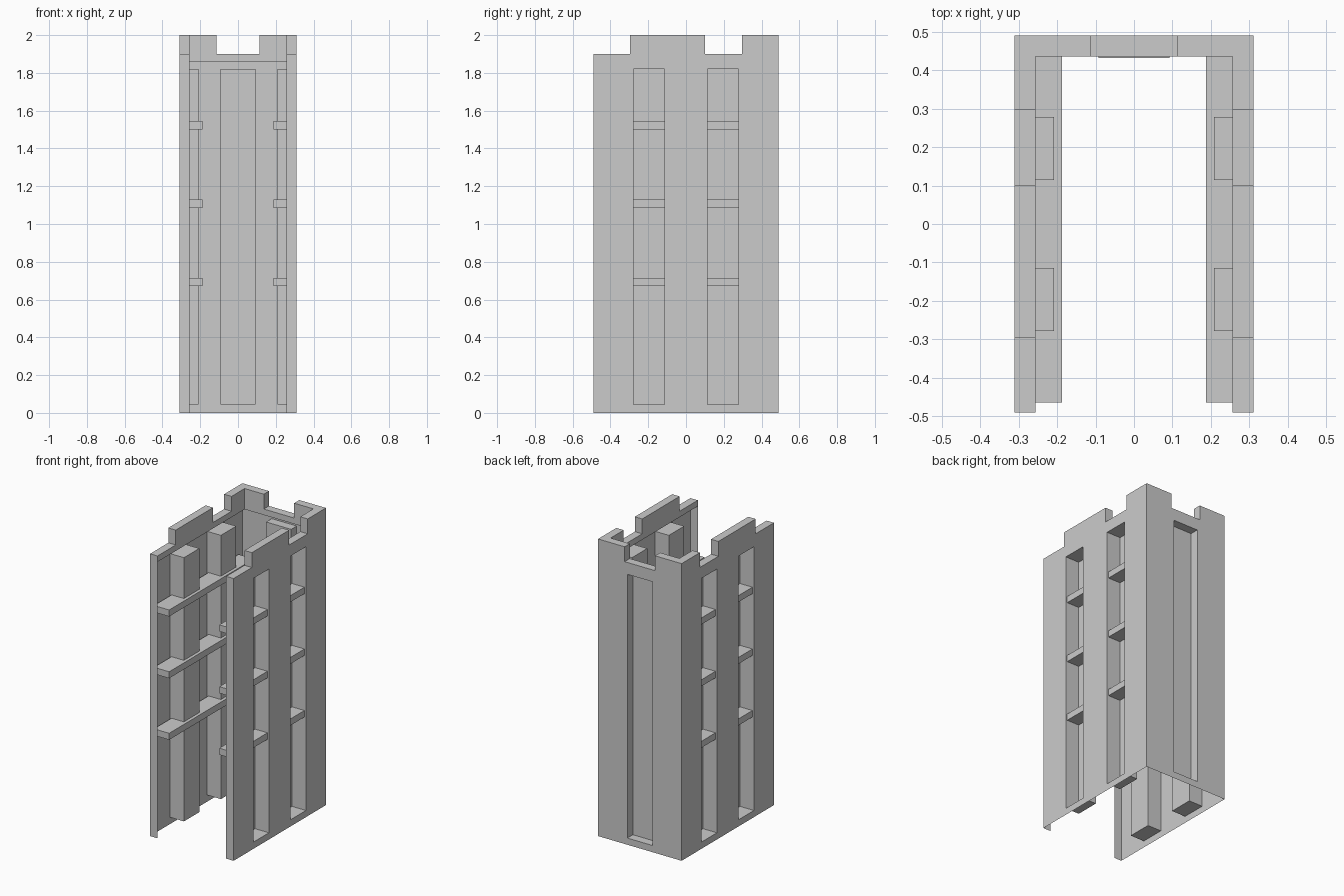
import bpy, bmesh

if "Cube" in bpy.data.objects:
    bpy.data.objects.remove(bpy.data.objects["Cube"])

X, Y, T = 0.311, 0.491, 0.055      # half width, half depth, rim thickness
LOW, HIGH, SKIRT = 1.9, 2.0, 1.86  # parapet notch, parapet top, inner rim bottom
Z0, Z1 = 0.045, 1.82               # window slot bottom and top


def finish(bm, name):
    bmesh.ops.remove_doubles(bm, verts=bm.verts, dist=0.0005)
    bmesh.ops.recalc_face_normals(bm, faces=bm.faces)
    me = bpy.data.meshes.new(name)
    bm.to_mesh(me)
    bm.free()
    ob = bpy.data.objects.new(name, me)
    bpy.context.collection.objects.link(ob)
    return ob


def quad(bm, pts):
    bm.faces.new([bm.verts.new(p) for p in pts])


def grid(bm, P, d, us, zs, keep):
    # sheet at depth d made of the cells that pass keep(u, z)
    for a, b in zip(us, us[1:]):
        for c, e in zip(zs, zs[1:]):
            if keep((a + b) / 2, (c + e) / 2):
                quad(bm, [P(a, d, c), P(b, d, c), P(b, d, e), P(a, d, e)])


def wall(name, P, crest, slots, depth, inner, cap, front_lip):
    """Thin wall sheet with a hollow battlement rim and pushed-in slots."""
    bm = bmesh.new()
    top = lambda u: next(t for a, b, t in crest if a <= u <= b)
    in_slot = lambda u, z: Z0 < z < Z1 and any(a < u < b for a, b in slots)
    us = sorted({v for a, b, _ in crest for v in (a, b)}
                | {v for s in slots for v in s})
    # outer skin
    grid(bm, P, 0, us, [0, Z0, Z1, SKIRT, LOW, HIGH],
         lambda u, z: z < top(u) and not in_slot(u, z))
    # inner rim skin
    iu = [inner[0]] + [u for u in us if inner[0] < u < inner[1]] + [inner[1]]
    grid(bm, P, T, iu, [SKIRT, LOW, HIGH], lambda u, z: z < top(u))
    # battlement tops and steps
    for a, b, t in crest:
        a, b = max(a, cap[0]), min(b, cap[1])
        quad(bm, [P(a, 0, t), P(b, 0, t), P(b, T, t), P(a, T, t)])
    for a, _, _ in crest[1:]:
        quad(bm, [P(a, 0, LOW), P(a, T, LOW), P(a, T, HIGH), P(a, 0, HIGH)])
    # recessed slots, which stand out as pillars inside
    for a, b in slots:
        quad(bm, [P(a, depth, Z0), P(b, depth, Z0), P(b, depth, Z1), P(a, depth, Z1)])
        for u in (a, b):
            quad(bm, [P(u, 0, Z0), P(u, depth, Z0), P(u, depth, Z1), P(u, 0, Z1)])
        for z in (Z0, Z1):
            quad(bm, [P(a, 0, z), P(b, 0, z), P(b, depth, z), P(a, depth, z)])
    # lip on the open front edge
    if front_lip:
        quad(bm, [P(-Y, 0, 0), P(-Y, T, 0), P(-Y, T, LOW), P(-Y, 0, LOW)])
    finish(bm, name)


def box(name, lo, hi):
    bm = bmesh.new()
    bmesh.ops.create_cube(bm, size=1)
    for v in bm.verts:
        v.co = [(l + h) / 2 + c * (h - l) for l, h, c in zip(lo, hi, v.co)]
    finish(bm, name)


# back wall
wall("back_wall", lambda u, d, z: (u, Y - d, z),
     [(-X, -0.113, HIGH), (-0.113, 0.113, LOW), (0.113, X, HIGH)],
     [(-0.093, 0.093)], 0.059, (-X + T, X - T), (-X + T, X - T), False)

# side walls and their ledges
for side, s in (("left", -1), ("right", 1)):
    wall(side + "_wall", lambda u, d, z: (s * (X - d), u, z),
         [(-Y, -0.297, LOW), (-0.297, 0.1, HIGH), (0.1, 0.297, LOW), (0.297, Y, HIGH)],
         [(-0.278, -0.115), (0.115, 0.278)], 0.103, (-Y, Y - T), (-Y, Y), True)
    for i, z in enumerate((0.693, 1.107, 1.523)):
        x0, x1 = sorted((s * 0.187, s * 0.3))
        box(f"{side}_ledge_{i + 1}", (x0, -0.465, z - 0.022), (x1, Y - T, z + 0.022))
